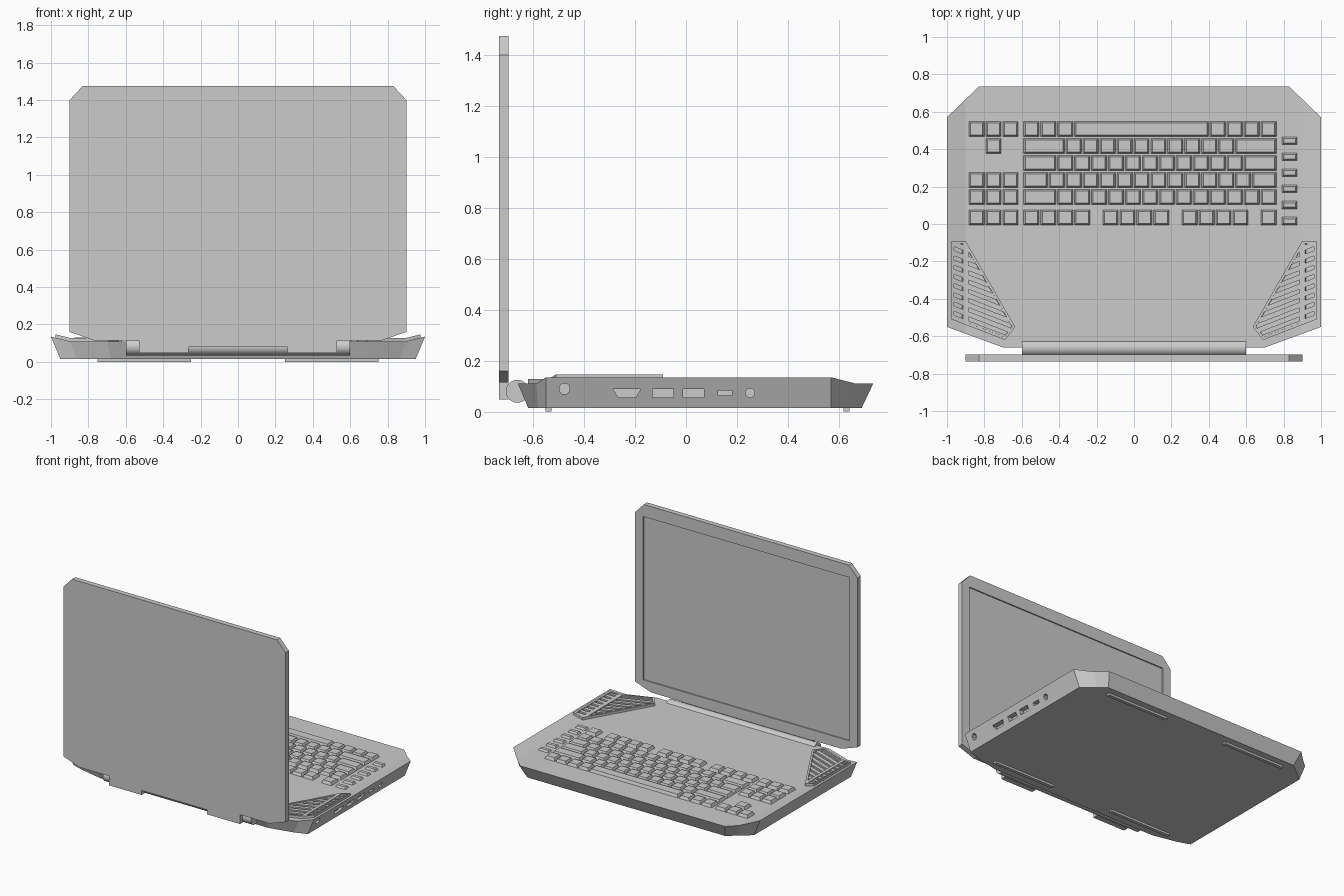
import bpy, bmesh, math
from mathutils import Vector

if "Cube" in bpy.data.objects:
    bpy.data.objects.remove(bpy.data.objects["Cube"])


def solid(bm, low, high):
    """Closed body between two matching rings of 3D points; returns its top face."""
    a = [bm.verts.new(p) for p in low]
    b = [bm.verts.new(p) for p in high]
    n = len(a)
    for i in range(n):
        j = (i + 1) % n
        bm.faces.new((a[i], a[j], b[j], b[i]))
    bm.faces.new(a[::-1])
    return bm.faces.new(b)


def finish(bm, name):
    bmesh.ops.recalc_face_normals(bm, faces=bm.faces[:])
    me = bpy.data.meshes.new(name)
    bm.to_mesh(me)
    bm.free()
    ob = bpy.data.objects.new(name, me)
    bpy.context.collection.objects.link(ob)
    return ob


def box(bm, x0, x1, y0, y1, z0, z1, taper=0.0):
    def ring(t, z):
        return [(x0 + t, y0 + t, z), (x1 - t, y0 + t, z), (x1 - t, y1 - t, z), (x0 + t, y1 - t, z)]
    solid(bm, ring(0, z0), ring(taper, z1))


def cut(target, cutter):
    mod = target.modifiers.new("cut", 'BOOLEAN')
    mod.object, mod.operation, mod.solver = cutter, 'DIFFERENCE', 'EXACT'
    bpy.context.view_layer.objects.active = target
    target.select_set(True)
    bpy.ops.object.modifier_apply(modifier=mod.name)
    bpy.data.objects.remove(cutter)


def mirrored(half):
    return half + [(-p[0], *p[1:]) for p in reversed(half)]


def clip(poly, n, d):
    """Keep the part of a convex 2D polygon where n.p <= d."""
    out = []
    for p, q in zip(poly, poly[1:] + poly[:1]):
        a, b = n.dot(p) - d, n.dot(q) - d
        if a <= 0:
            out.append(p)
        if a * b < 0:
            out.append(p.lerp(q, a / (a - b)))
    return out


# Base: raised outer wings, flanks tapering inward to the bottom
top = mirrored([(.83, .735, .11), (.9, .667, .11), (1, .57, .135),
                (1, -.55, .135), (.9, -.587, .11), (.7, -.66, .11)])
bottom = mirrored([(.8, .69, .015), (.86, .643, .015), (.95, .57, .015),
                   (.95, -.55, .015), (.86, -.581, .015), (.68, -.62, .015)])
bm = bmesh.new()
lid = solid(bm, bottom, top)
bmesh.ops.delete(bm, geom=[lid], context='FACES_ONLY')
bm.verts.ensure_lookup_table()
t = bm.verts[12:24]
bm.faces.new([t[i] for i in (0, 1, 4, 5, 6, 7, 10, 11)])
bm.faces.new(t[1:5])
bm.faces.new(t[7:11])
base = finish(bm, "base")

# Ports on the right flank
def ngon(y, z, r, n):
    return [(y + r * math.cos(math.tau * (i + .5) / n), z + r * math.sin(math.tau * (i + .5) / n))
            for i in range(n)]

def slot(y0, y1, z0, z1, inset=0):
    return [(y0 + inset, z0), (y1 - inset, z0), (y1, z1), (y0, z1)]

bm = bmesh.new()
for p in (ngon(-.477, .09, .022, 8), slot(-.287, -.177, .056, .09, .02), slot(-.132, -.05, .056, .09),
          slot(-.012, .07, .056, .09), slot(.125, .18, .063, .083), ngon(.252, .074, .019, 8)):
    solid(bm, [(.945, *q) for q in p], [(1.05, *q) for q in p])
cut(base, finish(bm, "port_cutter"))

# Screen lid with hinge tabs and a recessed display
outline = mirrored([(.83, 1.475), (.9, 1.4), (.9, .16), (.77, .115), (.53, .115),
                    (.53, .047), (.265, .047), (.265, .08)])
bm = bmesh.new()
solid(bm, [(x, -.735, z) for x, z in outline], [(x, -.697, z) for x, z in outline])
screen = finish(bm, "screen_lid")
bm = bmesh.new()
box(bm, -.835, .835, -.706, -.65, .19, 1.385)
cut(screen, finish(bm, "display_cutter"))

# Hinge barrel
bpy.ops.mesh.primitive_cylinder_add(vertices=32, radius=.045, depth=1.2,
                                    location=(0, -.662, .08), rotation=(0, math.pi / 2, 0))
bpy.context.object.name = "hinge_barrel"
bpy.ops.object.shade_smooth_by_angle()

# Rubber feet
bm = bmesh.new()
for s in (-1, 1):
    for y in (-.54, .63):
        box(bm, s * .5 - .25, s * .5 + .25, y - .012, y + .012, 0, .02)
finish(bm, "feet")

# Keys: rows of (row y, [(width in key units, is_key)])
U = .0906
def run(n):
    return [(1, True)] * n

rows = [(.508, run(3) + [(8, True)] + run(4)),
        (.417, [(2.5, True)] + run(10) + [(2.5, True)]),
        (.326, [(2, True)] + run(11) + [(2, True)]),
        (.235, [(1.5, True)] + run(12) + [(1.5, True)]),
        (.144, [(2, True)] + run(13)),
        (.035, run(4) + [(.67, False)] + run(4) + [(.67, False)] + run(4) + [(.66, False)] + run(1))]

def key(bm, x0, x1, y, h=.086, z=.131):
    box(bm, x0 + .002, x1 - .002, y - h / 2, y + h / 2, .105, z, .011)

bm = bmesh.new()
for y, keys in rows:
    x = -.594
    for w, is_key in keys:
        if is_key:
            key(bm, x, x + w * U, y)
        x += w * U
finish(bm, "main_keys")

bm = bmesh.new()
for y, cols in ((.508, (0, 1, 2)), (.417, (1,)), (.235, (0, 1, 2)), (.144, (0, 1, 2)), (.035, (0, 1, 2))):
    for c in cols:
        key(bm, -.887 + c * U, -.887 + (c + 1) * U, y)
finish(bm, "navigation_keys")

bm = bmesh.new()
for i in range(6):
    key(bm, .786, .876, .444 - i * .0856, .046, .124)
finish(bm, "side_keys")

# Vent grilles: a shallow tray per panel, filled with slanted slats
def lift(poly, s, dz):
    return [(s * p.x, p.y, .11 + .25 * max(0, p.x - .9) + dz) for p in poly]

strip = [Vector(p) for p in ((.975, -.09), (.9, -.09), (.9, -.539), (.975, -.51))]
fan = [Vector(p) for p in ((.9, -.09), (.635, -.55), (.69, -.62), (.9, -.539))]
across = Vector((-.11, .285)).normalized()
for s, side in ((1, "right"), (-1, "left")):
    frame, slats = bmesh.new(), bmesh.new()
    for panel in (strip, fan):
        face = solid(frame, lift(panel, s, -.01), lift(panel, s, .018))
        bmesh.ops.recalc_face_normals(frame, faces=frame.faces[:])
        bmesh.ops.inset_region(frame, faces=[face], thickness=.014, use_even_offset=True)
        bmesh.ops.inset_region(frame, faces=[face], thickness=.001, depth=-.016, use_even_offset=True)
        # opening of the panel, then one band of it per slat
        mid = sum(panel, Vector((0, 0))) / len(panel)
        hole = panel
        for p, q in zip(panel, panel[1:] + panel[:1]):
            n = Vector((q.y - p.y, p.x - q.x)).normalized()
            if n.dot(mid - p) > 0:
                n = -n
            hole = clip(hole, n, n.dot(p) - .012)
        for i in range(-24, 0):
            d = i * .046
            band = clip(clip(hole, across, d + .027), -across, -d)
            if len(band) > 2:
                solid(slats, lift(band, s, .001), lift(band, s, .013))
    finish(frame, side + "_vent_frame")
    finish(slats, side + "_vent_slats")
